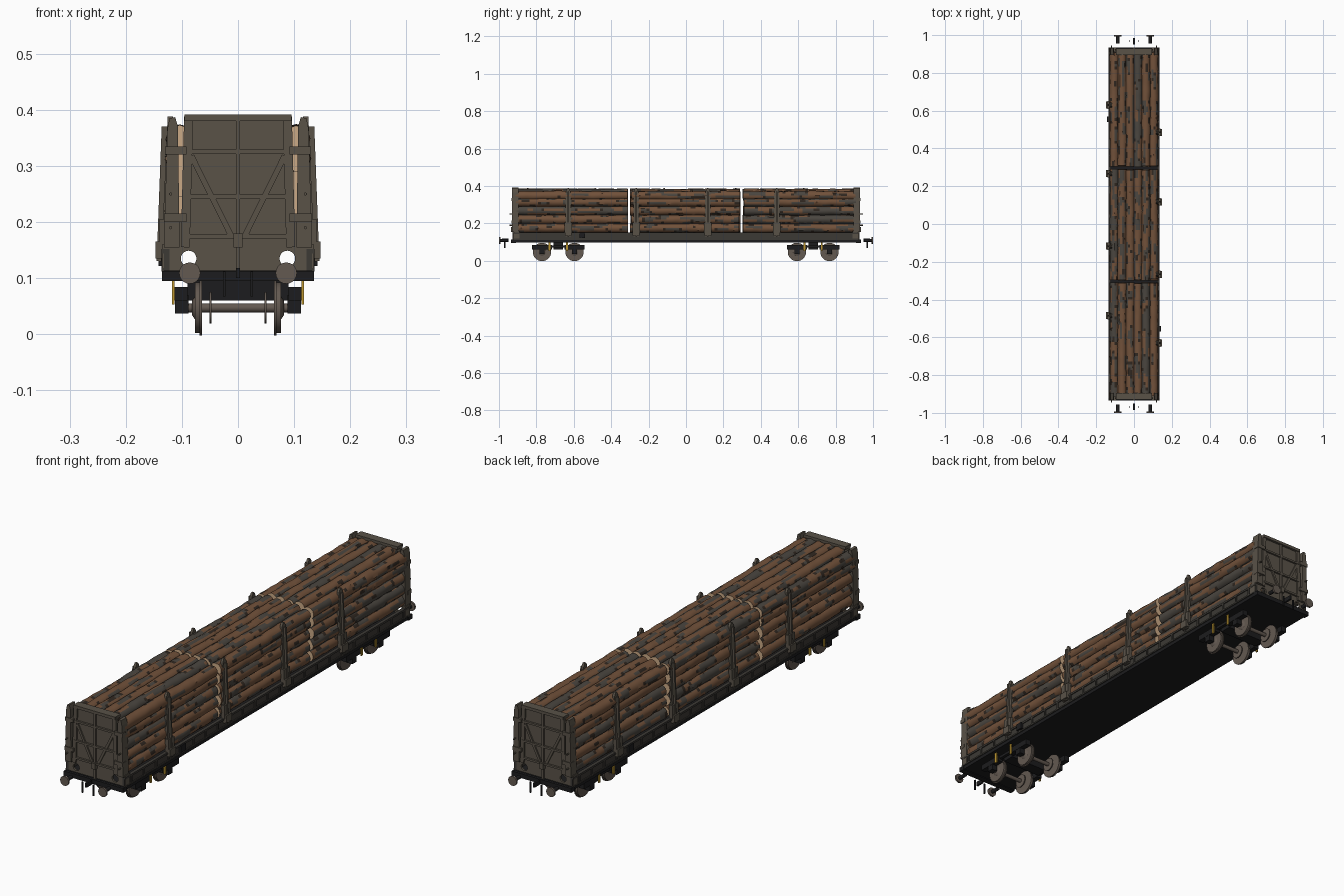
import bpy, bmesh, math, random
from mathutils import Vector, Matrix, noise

random.seed(4)
if "Cube" in bpy.data.objects:
    bpy.data.objects.remove(bpy.data.objects["Cube"])


def material(name, r, g, b):
    m = bpy.data.materials.new(name)
    m.use_nodes = True
    m.diffuse_color = (r, g, b, 1)
    m.node_tree.nodes["Principled BSDF"].inputs["Base Color"].default_value = (r, g, b, 1)
    return m


BARK = material("brown bark", 0.165, 0.082, 0.042)
GREY_BARK = material("grey bark", 0.068, 0.06, 0.05)
CRACK = material("dark crack", 0.03, 0.021, 0.015)
CUT = material("cut wood", 0.6, 0.4, 0.24)
STEEL = material("weathered steel", 0.1, 0.084, 0.064)
SILL = material("dark sill steel", 0.045, 0.041, 0.035)
BLACK = material("black underframe", 0.012, 0.012, 0.013)
WHEEL = material("wheel steel", 0.125, 0.1, 0.082)
YELLOW = material("yellow paint", 0.5, 0.3, 0.03)


class Part:
    """Collects simple solids into one named object."""

    def __init__(self, name, *mats):
        self.name, self.mats, self.bm = name, mats, bmesh.new()

    def box(self, x0, x1, y0, y1, z0, z1):
        m = Matrix.Translation(((x0 + x1) / 2, (y0 + y1) / 2, (z0 + z1) / 2))
        m = m @ Matrix.Diagonal((abs(x1 - x0), abs(y1 - y0), abs(z1 - z0), 1))
        bmesh.ops.create_cube(self.bm, size=1, matrix=m)

    def bar(self, p, q, w, d):
        p, q = Vector(p), Vector(q)
        rot = (q - p).to_track_quat('Z', 'Y').to_matrix().to_4x4()
        m = Matrix.Translation((p + q) / 2) @ rot @ Matrix.Diagonal((w, d, (q - p).length, 1))
        bmesh.ops.create_cube(self.bm, size=1, matrix=m)

    def rod(self, p, q, r, sides=20, r2=None):
        p, q = Vector(p), Vector(q)
        rot = (q - p).to_track_quat('Z', 'Y').to_matrix().to_4x4()
        bmesh.ops.create_cone(self.bm, cap_ends=True, segments=sides, radius1=r,
                              radius2=r if r2 is None else r2, depth=(q - p).length,
                              matrix=Matrix.Translation((p + q) / 2) @ rot)

    def prism(self, points, shift):
        """Extrude a flat outline along shift."""
        f = self.bm.faces.new([self.bm.verts.new(p) for p in points])
        ext = bmesh.ops.extrude_face_region(self.bm, geom=[f])["geom"]
        bmesh.ops.translate(self.bm, vec=shift, verts=[v for v in ext if isinstance(v, bmesh.types.BMVert)])

    def done(self, smooth=False):
        bmesh.ops.recalc_face_normals(self.bm, faces=self.bm.faces)
        me = bpy.data.meshes.new(self.name)
        self.bm.to_mesh(me)
        self.bm.free()
        for m in self.mats:
            me.materials.append(m)
        ob = bpy.data.objects.new(self.name, me)
        bpy.context.collection.objects.link(ob)
        if smooth:
            bpy.ops.object.select_all(action='DESELECT')
            ob.select_set(True)
            bpy.context.view_layer.objects.active = ob
            bpy.ops.object.shade_smooth_by_angle(angle=math.radians(40))
        return ob


# Log stacks: knobbly logs with peeling bark and pale cut ends
def add_log(part, cx, cz, y0, y1, radius, sides=12, rings=40):
    bm, seed = part.bm, random.random() * 90
    limit = random.choice((-0.4, -0.25, -0.2, -0.1, 0.18))
    y0, y1 = y0 + random.uniform(0, 0.008), y1 - random.uniform(0, 0.008)
    loops = []
    for i in range(rings + 1):
        y = y0 + (y1 - y0) * i / rings
        ox = 0.002 * noise.noise((seed, y * 5, 0))
        oz = 0.002 * noise.noise((seed, y * 5, 9))
        loop = []
        for j in range(sides):
            a = math.tau * j / sides
            c, s = math.cos(a), math.sin(a)
            r = radius * (1 + 0.1 * noise.noise((c * 1.5 + seed, y * 25, s * 1.5)))
            loop.append(bm.verts.new((cx + ox + r * c, y, cz + oz + r * s)))
        loops.append(loop)
    for i in range(rings):
        for j in range(sides):
            k = (j + 1) % sides
            f = bm.faces.new((loops[i][j], loops[i][k], loops[i + 1][k], loops[i + 1][j]))
            a = math.tau * (j + 0.5) / sides
            n = noise.noise((math.cos(a) * 1.6 + seed, i * 0.21, math.sin(a) * 1.6))
            f.material_index = 2 if abs(n - limit) < 0.035 else (0 if n > limit else 1)
    for loop in (loops[0], loops[-1]):
        bm.faces.new(loop).material_index = 3


for label, y0, y1 in (("front", -0.912, -0.309), ("middle", -0.299, 0.292), ("rear", 0.302, 0.912)):
    stack = Part(label + "_log_stack", BARK, GREY_BARK, CRACK, CUT)
    for row in range(5):
        for col in range(6):
            x = (col - 2.5) * 0.0415
            drop = 0.012 if row == 4 and col in (0, 5) else 0
            add_log(stack, x, 0.174 + row * 0.0465 - drop, y0, y1, 0.0245)
    stack.done(smooth=True)

# Underframe: floor, side sills and headstocks
floor = Part("floor", BLACK)
floor.box(-0.132, 0.132, -0.925, 0.925, 0.098, 0.114)
for s in (-1, 1):
    floor.box(-0.135, 0.135, s * 0.91, s * 0.935, 0.095, 0.113)
    floor.box(s * 0.13, s * 0.142, s * -0.57, s * -0.54, 0.122, 0.15)
floor.done()

sill = Part("side_sills", SILL)
for s in (-1, 1):
    sill.box(s * 0.122, s * 0.132, -0.922, 0.922, 0.112, 0.152)
    sill.box(s * 0.124, s * 0.136, -0.922, 0.922, 0.144, 0.152)
    sill.box(s * 0.124, s * 0.136, -0.922, 0.922, 0.112, 0.118)
    for i in range(23):
        y = -0.88 + i * 0.08
        sill.box(s * 0.124, s * 0.136, y - 0.004, y + 0.004, 0.112, 0.152)
sill.done()

# Side stakes, staggered between the two sides
stakes = Part("side_stakes", STEEL)
for s in (-1, 1):
    for y in (-0.63, -0.267, 0.117, 0.485):
        y *= s
        outline = [(-0.015, 0.13), (0.015, 0.13), (0.015, 0.34), (0.011, 0.375),
                   (0.004, 0.388), (-0.004, 0.388), (-0.011, 0.375), (-0.015, 0.34)]
        stakes.prism([(s * (0.137 - 0.045 * (z - 0.13)), y + u, z) for u, z in outline], (-s * 0.01, 0, 0))
        stakes.bar((s * 0.139, y, 0.13), (s * 0.13, y, 0.37), 0.008, 0.012)
        stakes.box(s * 0.125, s * 0.14, y - 0.02, y + 0.02, 0.15, 0.205)
        stakes.box(s * 0.125, s * 0.147, y - 0.018, y + 0.018, 0.135, 0.165)
stakes.done()

# End walls: ribbed panel, braces, corner posts, round openings low down
for label, e in (("front", -1), ("rear", 1)):
    panel = Part(label + "_end_panel", STEEL)
    panel.box(-0.125, 0.125, e * 0.912, e * 0.92, 0.112, 0.2)
    panel.prism([(x, e * 0.912, z) for x, z in ((-0.1, 0.2), (0.1, 0.2), (0.094, 0.388), (-0.094, 0.388))],
                (0, e * 0.008, 0))
    wall = panel.done()
    cutter = Part("opening_cutter")
    for s in (-1, 1):
        cutter.rod((s * 0.088, e * 0.89, 0.135), (s * 0.088, e * 0.94, 0.135), 0.014)
    cut = cutter.done()
    cut.hide_render = True
    mod = wall.modifiers.new("openings", 'BOOLEAN')
    mod.operation, mod.object, mod.solver = 'DIFFERENCE', cut, 'EXACT'
    bpy.context.view_layer.objects.active = wall
    bpy.ops.object.modifier_apply(modifier=mod.name)
    bpy.data.objects.remove(cut)

    ribs = Part(label + "_end_ribs", STEEL)
    y = e * 0.922
    ribs.box(-0.095, 0.095, e * 0.895, e * 0.93, 0.38, 0.392)
    for z in (0.325, 0.245, 0.175):
        ribs.box(-0.092, 0.092, e * 0.918, e * 0.928, z - 0.004, z + 0.004)
    ribs.box(-0.004, 0.004, e * 0.918, e * 0.928, 0.112, 0.385)
    ribs.box(-0.008, 0.008, e * 0.918, e * 0.935, 0.155, 0.18)
    for s in (-1, 1):
        ribs.bar((s * 0.083, y, 0.318), (s * 0.012, y, 0.175), 0.007, 0.01)
        ribs.bar((s * 0.094, y, 0.155), (s * 0.088, y, 0.388), 0.009, 0.016)
        # Corner posts with rounded tops
        post = [(0.104, 0.155), (0.132, 0.155), (0.126, 0.365), (0.122, 0.385), (0.112, 0.387), (0.107, 0.37)]
        ribs.prism([(s * x, e * 0.895, z) for x, z in post], (0, e * 0.036, 0))
        ribs.box(s * 0.092, s * 0.13, e * 0.91, e * 0.934, 0.32, 0.335)
        ribs.box(s * 0.092, s * 0.132, e * 0.91, e * 0.934, 0.2, 0.215)
        ribs.box(s * 0.122, s * 0.135, e * 0.89, e * 0.92, 0.114, 0.16)
        for z in (0.19, 0.25):
            ribs.rod((s * 0.12, e * 0.925, z), (s * 0.12, e * 0.945, z), 0.003, 6)
    ribs.done()

    # Buffers and coupling
    buffers = Part(label + "_buffers", WHEEL)
    stems = Part(label + "_buffer_stems", BLACK)
    for s in (-1, 1):
        x = s * 0.086
        buffers.rod((x, e * 0.992, 0.109), (x, e, 0.109), 0.019)
        stems.rod((x, e * 0.955, 0.109), (x, e * 0.993, 0.109), 0.008, 12)
        stems.box(s * 0.022, s * 0.027, e * 0.966, e * 0.972, 0.067, 0.112)
    stems.box(-0.004, 0.004, e * 0.95, e * 0.985, 0.1, 0.118)
    buffers.done(smooth=True)
    stems.done()

# Bogies: wheelsets, frames, bolsters and yellow fittings
for label, c in (("front", -0.683), ("rear", 0.68)):
    wheels = Part(label + "_wheelsets", WHEEL)
    frame = Part(label + "_bogie_frame", BLACK)
    marks = Part(label + "_bogie_fittings", YELLOW)
    frame.box(-0.09, 0.09, c - 0.025, c + 0.025, 0.06, 0.1)
    for d in (-1, 1):
        y = c + d * 0.087
        wheels.rod((-0.108, y, 0.047), (0.108, y, 0.047), 0.008, 12)
        for s in (-1, 1):
            wheels.rod((s * 0.064, y, 0.047), (s * 0.069, y, 0.047), 0.049, 28)
            wheels.rod((s * 0.069, y, 0.047), (s * 0.077, y, 0.047), 0.045, 28)
            wheels.rod((s * 0.077, y, 0.047), (s * 0.082, y, 0.047), 0.02, 16, 0.013)
            wheels.rod((s * 0.047, y, 0.047), (s * 0.051, y, 0.047), 0.028, 20)
            frame.box(s * 0.09, s * 0.113, y - 0.053, y + 0.053, 0.06, 0.084)
            frame.box(s * 0.088, s * 0.112, y - 0.014, y + 0.014, 0.037, 0.07)
            frame.box(s * 0.096, s * 0.108, c, y, 0.07, 0.082)
            ym = c + d * 0.046
            marks.box(s * 0.113, s * 0.118, ym - 0.005, ym + 0.005, 0.053, 0.098)
    wheels.done(smooth=True)
    frame.done()
    marks.done()
